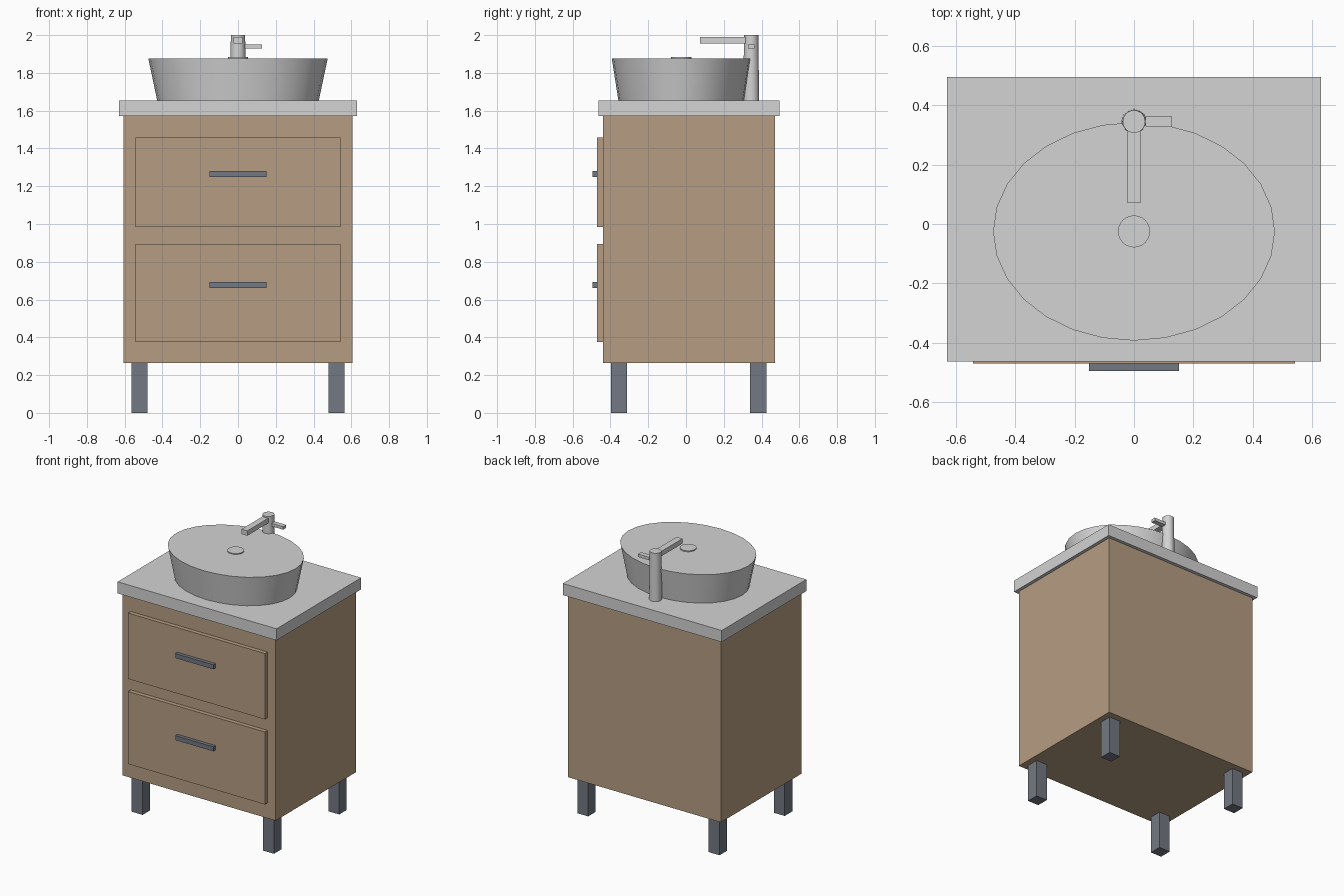
import bpy, bmesh, math

if "Cube" in bpy.data.objects:
    bpy.data.objects.remove(bpy.data.objects["Cube"])


def srgb(*rgb):
    lin = [c / 255 / 12.92 if c < 10 else ((c / 255 + 0.055) / 1.055) ** 2.4 for c in rgb]
    return (*lin, 1.0)


def material(name, *rgb):
    m = bpy.data.materials.new(name)
    m.diffuse_color = srgb(*rgb)
    m.use_nodes = True
    m.node_tree.nodes["Principled BSDF"].inputs["Base Color"].default_value = m.diffuse_color
    return m


wood = material("warm wood", 182, 158, 130)
white = material("pale grey ceramic", 211, 211, 211)
steel = material("dark steel", 115, 121, 130)


def add(name, bm, mat):
    mesh = bpy.data.meshes.new(name)
    bm.to_mesh(mesh)
    bm.free()
    mesh.materials.append(mat)
    ob = bpy.data.objects.new(name, mesh)
    bpy.context.collection.objects.link(ob)
    return ob


def box(name, mat, x, y, z):
    """Box from (min, max) ranges on each axis."""
    bm = bmesh.new()
    bmesh.ops.create_cube(bm, size=1)
    for v in bm.verts:
        v.co = [r[0] + (c + 0.5) * (r[1] - r[0]) for c, r in zip(v.co, (x, y, z))]
    return add(name, bm, mat)


def cone(name, mat, cx, cy, z, bottom, top, sides):
    """Upright, optionally oval, tapered cylinder with smooth sides."""
    bm = bmesh.new()
    rings = []
    for h, (rx, ry) in zip(z, (bottom, top)):
        rings.append([bm.verts.new((cx + rx * math.cos(2 * math.pi * i / sides),
                                    cy + ry * math.sin(2 * math.pi * i / sides), h))
                      for i in range(sides)])
    lo, hi = rings
    bm.faces.new(lo[::-1])
    bm.faces.new(hi)
    for i in range(sides):
        j = (i + 1) % sides
        bm.faces.new((lo[i], lo[j], hi[j], hi[i])).smooth = True
    for e in bm.edges:
        if e.calc_face_angle(0) > 0.7:
            e.smooth = False
    return add(name, bm, mat)


# Cabinet and countertop
box("cabinet", wood, (-0.607, 0.607), (-0.44, 0.472), (0.265, 1.572))
box("countertop", white, (-0.63, 0.63), (-0.463, 0.495), (1.572, 1.655))

# Legs
for side, sx in (("left", -1), ("right", 1)):
    for end, y in (("front", (-0.398, -0.312)), ("back", (0.34, 0.426))):
        x = sorted((sx * 0.478, sx * 0.564))
        box(f"{end}_{side}_leg", steel, x, y, (0, 0.265))

# Drawers with bar handles
for level, z, hz in (("lower", (0.375, 0.895), 0.677), ("upper", (0.985, 1.457), 1.265)):
    box(f"{level}_drawer", wood, (-0.542, 0.542), (-0.47, -0.44), z)
    box(f"{level}_handle", steel, (-0.151, 0.151), (-0.495, -0.47), (hz - 0.016, hz + 0.016))

# Oval basin and drain disc
cone("basin", white, 0, -0.025, (1.655, 1.877), (0.428, 0.333), (0.475, 0.368), 28)
cone("drain", white, 0, -0.025, (1.87, 1.884), (0.054, 0.054), (0.054, 0.054), 24)

# Tap: column, spout and lever
cone("tap_column", white, 0, 0.345, (1.655, 2.0), (0.042, 0.042), (0.038, 0.038), 24)
box("tap_spout", white, (-0.023, 0.023), (0.073, 0.345), (1.955, 1.99))
box("tap_lever", white, (0.038, 0.128), (0.328, 0.363), (1.929, 1.95))
